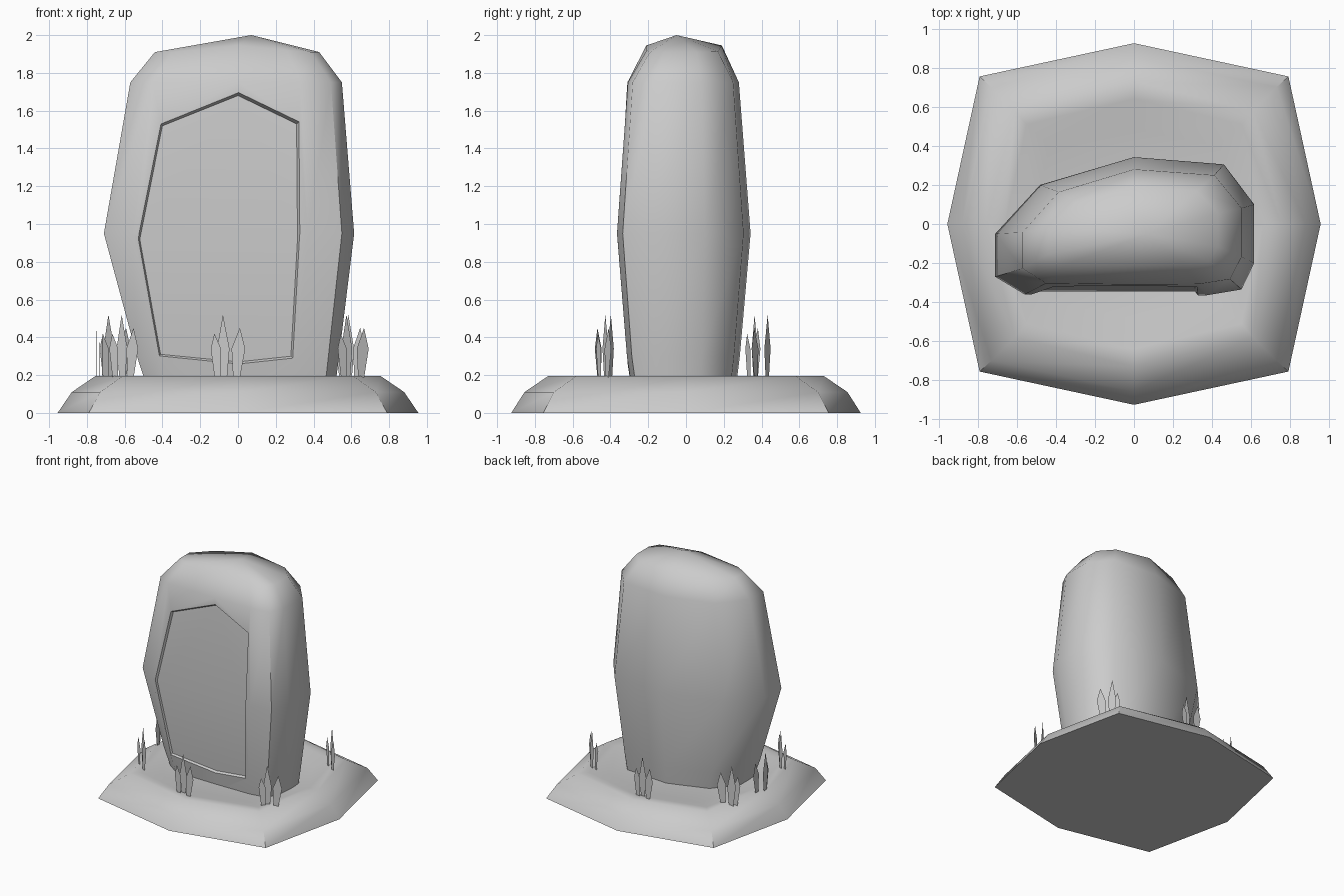
import bpy, bmesh, math

if "Cube" in bpy.data.objects:
    bpy.data.objects.remove(bpy.data.objects["Cube"])


def make(name, rings, cap_top=True, apex=None):
    """Loft closed rings of points; cap the bottom, then cap or fan the top."""
    bm = bmesh.new()
    loops = [[bm.verts.new(p) for p in ring] for ring in rings]
    n = len(loops[0])
    for a, b in zip(loops, loops[1:]):
        for i in range(n):
            j = (i + 1) % n
            bm.faces.new((a[i], a[j], b[j], b[i]))
    bm.faces.new(loops[0][::-1])
    if apex:
        tip = bm.verts.new(apex)
        for i in range(n):
            bm.faces.new((loops[-1][i], loops[-1][(i + 1) % n], tip))
    elif cap_top:
        bm.faces.new(loops[-1])
    return bm, loops, finish(name, bm) if cap_top else None


def finish(name, bm):
    bmesh.ops.recalc_face_normals(bm, faces=bm.faces)
    me = bpy.data.meshes.new(name)
    bm.to_mesh(me)
    bm.free()
    ob = bpy.data.objects.new(name, me)
    bpy.context.collection.objects.link(ob)
    return ob


def activate(ob):
    bpy.ops.object.select_all(action='DESELECT')
    ob.select_set(True)
    bpy.context.view_layer.objects.active = ob


def smooth(ob, angle):
    activate(ob)
    bpy.ops.object.shade_smooth_by_angle(angle=math.radians(angle))


# Earth mound: eight-sided, rounded rim around a shallow flat hollow
def octagon(rx, ry, cx, cy, z):
    return [(rx, 0, z), (cx, cy, z), (0, ry, z), (-cx, cy, z),
            (-rx, 0, z), (-cx, -cy, z), (0, -ry, z), (cx, -cy, z)]


mound = make("mound", [
    octagon(.955, .925, .79, .755, 0),
    octagon(.88, .855, .73, .70, .11),
    octagon(.755, .73, .61, .58, .195),
    octagon(.66, .64, .55, .51, .19),
    octagon(.52, .485, .43, .40, .155)])[2]
smooth(mound, 50)

# Standing stone: one irregular outline scaled level by level
outline = [(-.56, -.36), (0, -.368), (.37, -.365), (.55, -.335), (.615, -.2), (.615, .1),
           (.46, .305), (0, .342), (-.48, .2), (-.71, -.05), (-.71, -.27)]
# z, left, right, front, back extents
levels = [(.10, .47, .51, .285, .26), (.30, .535, .535, .315, .285),
          (.95, .71, .615, .368, .342), (1.75, .57, .55, .31, .28),
          (1.91, .44, .43, .21, .19)]
rings = []
for z, l, r, f, b in levels:
    peak = .035 if z > 1.8 else 0
    rings.append([(x * (l / .71 if x < 0 else r / .615),
                   y * (f / .368 if y < 0 else b / .342),
                   z + peak * (1 - min(1, abs(x) / .5))) for x, y in outline])
stone = make("standing_stone", rings, apex=(.07, -.05, 2.0))[2]

# Shallow panel cut into the front, bent along the widest level
panel = [(-.41, .31), (0, .27), (.28, .30), (.315, .92),
         (.31, 1.53), (0, 1.68), (-.40, 1.52), (-.52, .92)]


def panel_depth(z):
    return -.345 + (.075 if z > .92 else .085) * abs(z - .92)


bm, loops, _ = make("panel_cutter", [
    [(x * 1.0, -.6, z) for x, z in panel],
    [(x * 1.04 + .004, panel_depth(z) - .03, (z - .95) * 1.025 + .95) for x, z in panel],
    [(x, panel_depth(z), z) for x, z in panel]], cap_top=False)
back = loops[-1]
bm.faces.new([back[i] for i in (7, 0, 1, 2, 3)])
bm.faces.new([back[i] for i in (3, 4, 5, 6, 7)])
cutter = finish("panel_cutter", bm)
cutter.hide_render = True
mod = stone.modifiers.new("panel", 'BOOLEAN')
mod.operation = 'DIFFERENCE'
mod.solver = 'EXACT'
mod.object = cutter
activate(stone)
bpy.ops.object.modifier_apply(modifier=mod.name)
bpy.data.objects.remove(cutter)
smooth(stone, 50)

# Grass tufts: x, y, direction of the blade plane in degrees
tufts = [(-.05, -.645, 0), (-.05, .635, 180), (-.65, .36, 29), (.61, -.43, 29),
         (-.60, -.43, -30), (.60, .40, -30), (-.73, .03, 88)]
# blade: offset along the tuft, lean, tip height, half width, offset across
blades = [(-.055, -.02, .42, .027, .0), (-.025, -.005, .52, .033, .02),
          (.04, .02, .45, .036, -.01)]
for k, (tx, ty, deg) in enumerate(tufts):
    c, s = math.cos(math.radians(deg)), math.sin(math.radians(deg))
    bm = bmesh.new()
    for off, lean, tip, w, across in blades:
        shape = [(off - .014, .15), (off + .014, .15), (off + w + lean * .6, .34),
                 (off + lean, tip), (off - w + lean * .6, .34)]
        bm.faces.new([bm.verts.new((tx + u * c - across * s, ty + u * s + across * c, z))
                      for u, z in shape])
    finish("grass_tuft_%d" % (k + 1), bm)
